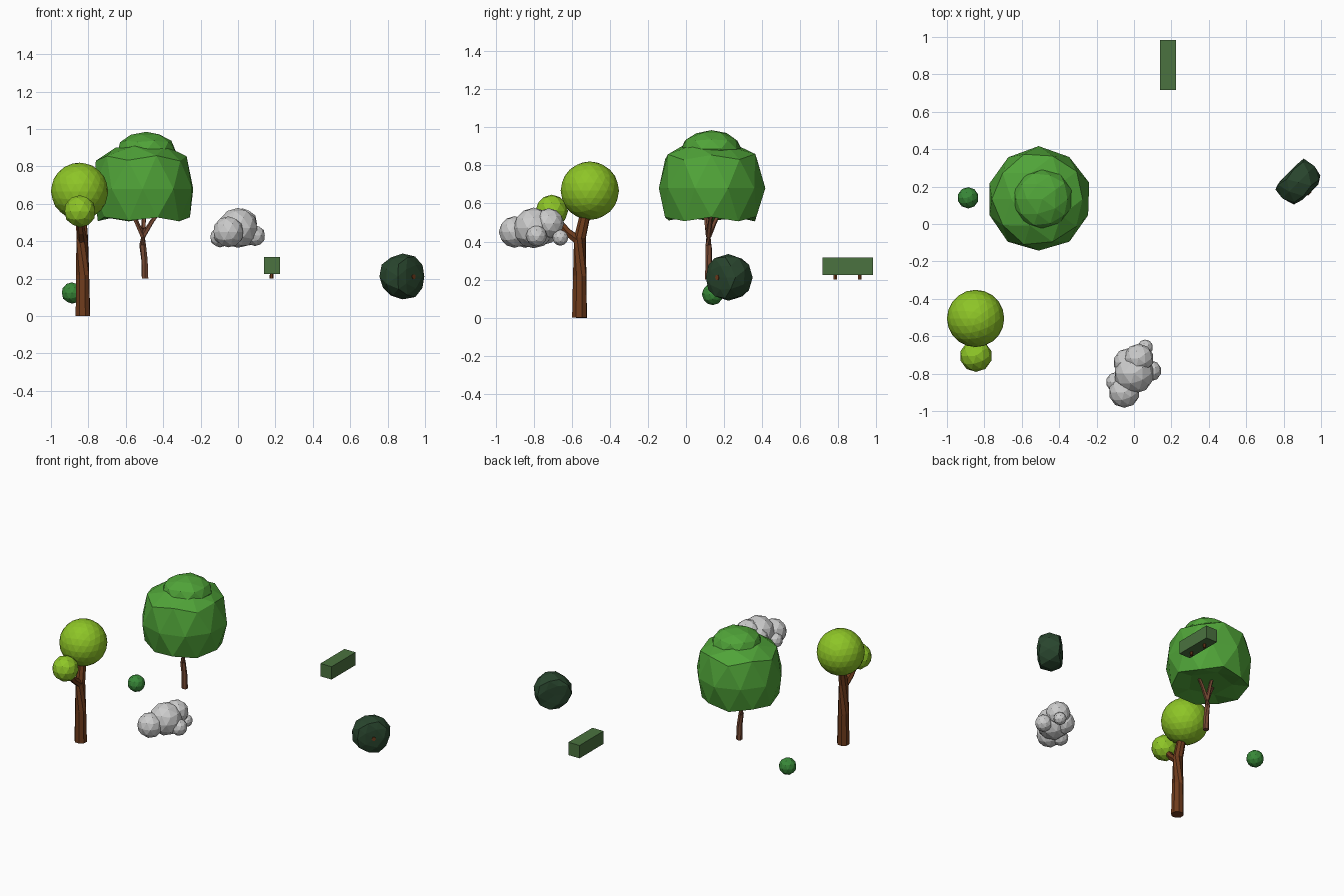
import bpy, bmesh, math, random
from mathutils import Vector, Matrix

if "Cube" in bpy.data.objects:
    bpy.data.objects.remove(bpy.data.objects["Cube"])

random.seed(4)


def mat(name, rgb):
    m = bpy.data.materials.new(name)
    m.diffuse_color = (*rgb, 1)
    m.use_nodes = True
    m.node_tree.nodes["Principled BSDF"].inputs["Base Color"].default_value = m.diffuse_color
    return m


LIME = mat("lime_leaf", (0.27, 0.56, 0.02))
GREEN = mat("green_leaf", (0.08, 0.37, 0.04))
SHRUB = mat("shrub_leaf", (0.04, 0.25, 0.04))
DARK = mat("dark_leaf", (0.022, 0.06, 0.027))
HEDGE = mat("hedge_leaf", (0.07, 0.17, 0.05))
BROWN = mat("bark", (0.16, 0.045, 0.012))
PALE = mat("pale_bark", (0.19, 0.07, 0.035))


def finish(bm, name, material=None):
    bmesh.ops.recalc_face_normals(bm, faces=bm.faces)
    me = bpy.data.meshes.new(name)
    bm.to_mesh(me)
    bm.free()
    ob = bpy.data.objects.new(name, me)
    bpy.context.collection.objects.link(ob)
    if material:
        me.materials.append(material)
    return ob


def blob(name, centre, r, material=None, sub=2, sz=1.0, lo=-9, hi=9, jitter=0.0, axis=(0, 0, 1)):
    """Faceted ball, optionally flattened between lo and hi along its axis."""
    bm = bmesh.new()
    bmesh.ops.create_icosphere(bm, subdivisions=sub, radius=r)
    turn = Vector(axis).to_track_quat('Z', 'Y')
    for v in bm.verts:
        v.co.z = min(max(v.co.z * sz, lo), hi)
        v.co *= 1 + random.uniform(-jitter, jitter)
        v.co = turn @ v.co + Vector(centre)
    return finish(bm, name, material)


def limb(name, pts, radii, material, sides=8):
    """Tapered faceted branch through a few points."""
    bm = bmesh.new()
    pts = [Vector(p) for p in pts]
    rings = []
    for i, (p, r) in enumerate(zip(pts, radii)):
        d = pts[min(i + 1, len(pts) - 1)] - pts[max(i - 1, 0)]
        q = d.to_track_quat('Z', 'Y')
        rings.append([bm.verts.new(p + q @ Vector((r * math.cos(a), r * math.sin(a), 0)))
                      for a in (math.tau * k / sides for k in range(sides))])
    for a, b in zip(rings, rings[1:]):
        for k in range(sides):
            n = (k + 1) % sides
            bm.faces.new((a[k], a[n], b[n], b[k]))
    bm.faces.new(rings[0][::-1])
    bm.faces.new(rings[-1])
    return finish(bm, name, material)


# Lime tree: forked trunk with two round crowns
limb("lime_trunk", [(-.829, -.559, 0), (-.831, -.558, .22), (-.833, -.557, .42), (-.84, -.525, .56)],
     [.041, .037, .032, .028], BROWN)
limb("lime_branch", [(-.832, -.565, .405), (-.838, -.625, .452), (-.845, -.68, .52)],
     [.026, .022, .018], BROWN, 6)
blob("lime_crown", (-.847, -.505, .667), .153, LIME, 3)
blob("lime_small_crown", (-.845, -.705, .56), .086, LIME)

# Small round shrub
blob("round_shrub", (-.887, .14, .123), .057, SHRUB)

# Large green tree: slim forked trunk, flattened crown and overhanging cap
limb("tall_trunk", [(-.497, .12, .2), (-.5, .12, .3), (-.51, .118, .38), (-.505, .118, .47)],
     [.02, .018, .018, .016], PALE, 6)
for n, tip in (("left", (-.575, .1, .56)), ("right", (-.42, .135, .56)), ("back", (-.5, .18, .56))):
    mid = Vector((-.508, .118, .44)).lerp(Vector(tip), .55)
    limb("tall_branch_" + n, [(-.508, .118, .425), mid, tip], [.014, .012, .01], PALE, 5)
crown = blob("tall_crown", (-.51, .133, .68), .28, GREEN, 2, 1.2, -.172, .225, .02)
for v in crown.data.vertices:  # slightly hollow underside
    if v.co.z < .56 and math.hypot(v.co.x + .51, v.co.y - .133) < .18:
        v.co.z += .03
blob("tall_crown_cap", (-.49, .133, .885), .16, GREEN, 2, .62, jitter=.02)

# Cloud: cluster of balls with a flat bottom
puffs = [(0, -.80, .47, .108), (-.052, -.90, .45, .083), (.025, -.72, .495, .08),
         (-.035, -.74, .46, .075), (.09, -.785, .43, .056), (-.097, -.845, .42, .053),
         (.06, -.66, .42, .042)]
for i, (x, y, z, r) in enumerate(puffs):
    blob(f"cloud_puff_{i + 1}", (x, y, z), r, None, 2, lo=.365 - z)

# Box hedge on two short stems
bm = bmesh.new()
bmesh.ops.create_cube(bm, size=1, matrix=Matrix.Translation((.181, .85, .27)) @ Matrix.Diagonal((.086, .266, .09, 1)))
finish(bm, "hedge_box", HEDGE)
for i, y in enumerate((.784, .913)):
    limb(f"hedge_stem_{i + 1}", [(.18, y, .2), (.18, y, .25)], [.011, .009], BROWN, 6)

# Dark bush growing sideways, flat underside facing front right
axis = Vector((-.707, .707, 0))
centre = Vector((.88, .223, .211))
blob("side_bush", centre, .124, DARK, 2, 1.05, -.08, .072, .04, axis)
limb("side_bush_stem", [centre - axis * .05, centre - axis * .086], [.012, .014], BROWN, 6)
